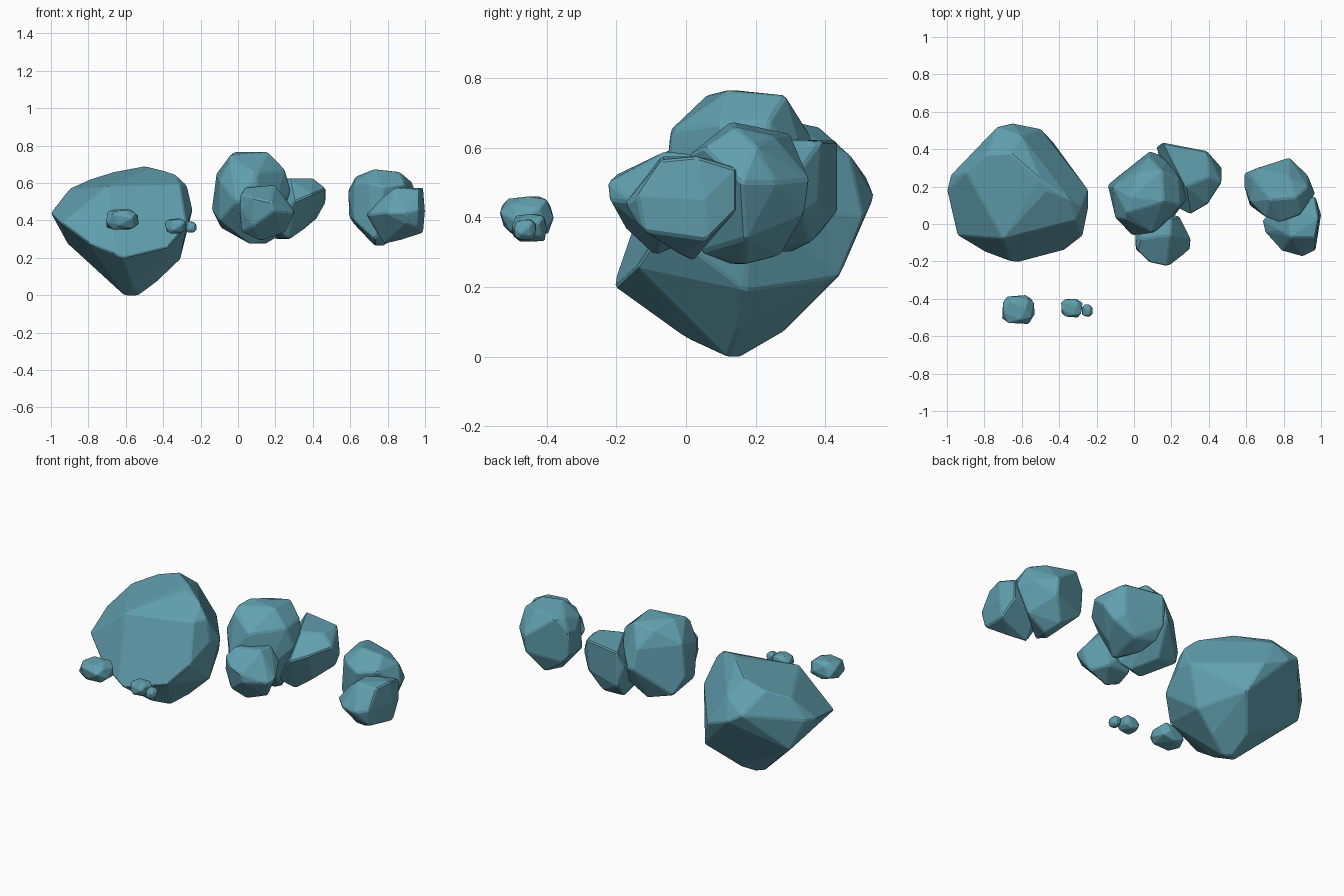
import bpy, bmesh, math, random
from mathutils import Vector

stone = bpy.data.materials.new("teal stone")
stone.diffuse_color = (0.12, 0.35, 0.43, 1)


def rock(name, corners, bevel=0.007):
    """Chiselled boulder: convex hull of its corners, merged facets, chamfered edges."""
    bm = bmesh.new()
    for c in corners:
        bm.verts.new(c)
    bmesh.ops.convex_hull(bm, input=bm.verts[:])
    bmesh.ops.delete(bm, geom=[v for v in bm.verts if not v.link_faces], context='VERTS')
    bmesh.ops.dissolve_limit(bm, angle_limit=math.radians(9), verts=bm.verts[:], edges=bm.edges[:])
    bmesh.ops.recalc_face_normals(bm, faces=bm.faces[:])
    me = bpy.data.meshes.new(name)
    bm.to_mesh(me)
    bm.free()
    me.materials.append(stone)
    ob = bpy.data.objects.new(name, me)
    bpy.context.collection.objects.link(ob)
    mod = ob.modifiers.new("chamfer", 'BEVEL')
    mod.width = bevel
    mod.segments = 1
    mod.limit_method = 'ANGLE'
    mod.angle_limit = math.radians(20)
    return ob


def pebble(name, lo, hi, seed):
    """Small random stone fitted exactly into a box."""
    rnd = random.Random(seed)
    pts = []
    for i in range(22):
        # even spread over a sphere, pushed towards a box, with jitter
        z = 1 - 2 * (i + 0.5) / 22
        r, a = math.sqrt(1 - z * z), i * 2.39996
        d = Vector((r * math.cos(a), r * math.sin(a), z))
        d = Vector([math.copysign(abs(c) ** 0.7, c) for c in d])
        pts.append(d * rnd.uniform(0.88, 1.05))
    mn = [min(p[k] for p in pts) for k in range(3)]
    mx = [max(p[k] for p in pts) for k in range(3)]
    rock(name, [[lo[k] + (p[k] - mn[k]) / (mx[k] - mn[k]) * (hi[k] - lo[k])
                 for k in range(3)] for p in pts], 0.003)


# large boulder on the left
rock("large_boulder", [
    (-.53, .12, 0), (-.61, .12, 0), (-.57, .16, 0), (-.62, -.205, .2), (-.66, -.2, .23),
    (-.57, -.01, .06), (-1, .18, .44), (-.98, .26, .45), (-.945, -.06, .385), (-.8, -.15, .28),
    (-.275, -.065, .37), (-.37, -.14, .26), (-.245, .08, .46), (-.245, .18, .45),
    (-.31, .17, .19), (-.43, .15, .075), (-.82, .2, .19), (-.91, .31, .275),
    (-.7, -.08, .58), (-.31, .02, .59), (-.275, .1, .59), (-.34, .13, .65),
    (-.465, .18, .68), (-.5, .24, .69), (-.66, .38, .66), (-.79, .37, .62), (-.9, .28, .57),
    (-.6, .47, .58), (-.65, .54, .46), (-.73, .52, .51), (-.5, .51, .4),
    (-.435, .44, .23), (-.345, .32, .36), (-.55, .36, .15), (-.57, .28, .07)])

# middle group: tall rock, rear rock, front rock
rock("middle_tall_rock", [
    (.06, .12, .275), (.15, .15, .275), (.21, .12, .31), (.06, .28, .32), (-.09, .25, .36),
    (-.1, .06, .4), (-.14, .21, .46), (-.1, .045, .55), (-.01, -.06, .5), (.11, -.045, .5),
    (.19, .01, .45), (.28, .13, .56), (.28, .22, .53), (.18, .355, .5), (.085, .39, .52),
    (-.115, .2, .65), (-.1, .035, .61), (-.045, .025, .715), (-.04, .06, .75), (.1, -.045, .65),
    (.25, .1, .67), (-.02, .14, .765), (.16, .12, .765), (.15, .285, .75), (.02, .27, .73),
    (.08, .36, .63), (.24, .24, .68), (.16, .31, .4)])
rock("middle_rear_rock", [
    (.12, .41, .55), (.155, .435, .62), (.155, .435, .42), (.39, .39, .62), (.47, .3, .5),
    (.47, .22, .57), (.395, .105, .54), (.3, .05, .5), (.275, .2, .625), (.4, .25, .625),
    (.355, .2, .355), (.42, .33, .41), (.3, .36, .33), (.275, .15, .3), (.2, .3, .3),
    (.38, .38, .44), (.2, .1, .35), (.16, .38, .35)])
rock("middle_front_rock", [
    (.005, -.055, .45), (.01, -.135, .46), (.015, -.135, .54), (.035, -.08, .575),
    (.195, -.06, .59), (.2, .03, .58), (.085, -.205, .52), (.175, -.225, .5), (.19, -.22, .45),
    (.3, -.135, .44), (.305, -.08, .45), (.245, .04, .5), (.25, -.08, .335),
    (.125, -.09, .29), (.02, -.1, .34), (.08, -.175, .37), (.2, .02, .34), (.05, .02, .35),
    (.1, .05, .57), (.1, .08, .45)])

# right group: rear rock and front rock
rock("right_rear_rock", [
    (.59, .2, .55), (.59, .27, .56), (.63, .25, .635), (.66, .3, .64), (.73, .13, .675),
    (.865, .14, .66), (.83, .25, .635), (.93, .2, .605), (.595, .26, .42), (.62, .1, .4),
    (.62, .12, .6), (.73, .13, .265), (.78, .17, .265), (.75, .27, .29), (.62, .28, .38),
    (.83, .355, .51), (.83, .34, .41), (.93, .26, .5), (.97, .16, .5), (.89, .05, .6),
    (.78, .01, .58), (.7, .04, .6), (.73, .04, .3), (.9, .17, .34)])
rock("right_front_rock", [
    (.99, .03, .575), (1, .05, .45), (.99, .06, .335), (.865, -.02, .295), (.78, .02, .275),
    (.685, .02, .43), (.7, -.045, .43), (.77, -.03, .52), (.84, -.07, .575), (.97, -.07, .565),
    (.79, -.145, .44), (.9, -.175, .44), (.97, -.14, .46), (.9, -.145, .385), (.96, -.12, .36),
    (.97, .145, .54), (.97, .145, .42), (.82, .1, .56), (.8, .12, .4)])

# loose pebbles in front
pebble("pebble_large", (-.705, -.535, .35), (-.53, -.38, .46), 3)
pebble("pebble_medium", (-.39, -.5, .33), (-.275, -.4, .41), 5)
pebble("pebble_small", (-.28, -.495, .335), (-.22, -.43, .395), 8)
